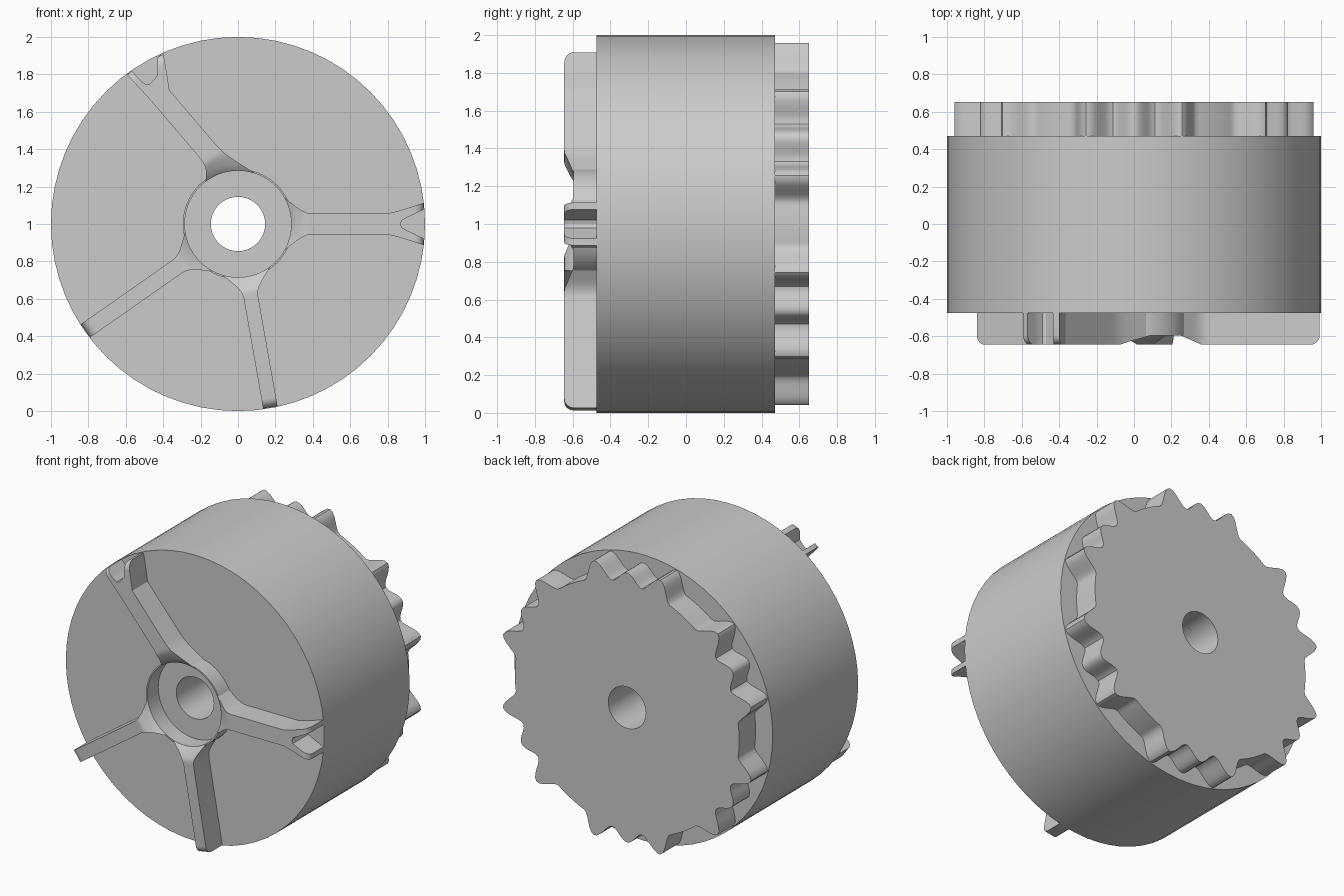
import bpy, bmesh
from math import sin, cos, pi, radians, sqrt

if "Cube" in bpy.data.objects:
    bpy.data.objects.remove(bpy.data.objects["Cube"])

ZC = 1.0             # height of the wheel axis
FRONT, BACK = -0.475, 0.47
BORE, HUB = 0.145, 0.285
TALL = 0.17          # rib height above the front face


def finish(name, bm):
    bmesh.ops.recalc_face_normals(bm, faces=bm.faces)
    mesh = bpy.data.meshes.new(name)
    bm.to_mesh(mesh)
    bm.free()
    ob = bpy.data.objects.new(name, mesh)
    bpy.context.collection.objects.link(ob)
    bpy.ops.object.select_all(action='DESELECT')
    ob.select_set(True)
    bpy.context.view_layer.objects.active = ob
    bpy.ops.object.shade_smooth_by_angle(angle=radians(30))
    return ob


def annulus(name, outer, inner, y0, y1, n):
    """Ring along y; outer is a function of the angle."""
    bm = bmesh.new()
    loops = []
    for rad, y in ((outer, y0), (outer, y1), (lambda a: inner, y1), (lambda a: inner, y0)):
        loops.append([bm.verts.new((rad(a) * cos(a), y, ZC + rad(a) * sin(a)))
                      for a in (2 * pi * i / n for i in range(n))])
    for k in range(4):
        p, q = loops[k], loops[(k + 1) % 4]
        for i in range(n):
            j = (i + 1) % n
            bm.faces.new((p[i], p[j], q[j], q[i]))
    return finish(name, bm)


def slab(bm, rows, angle, offset):
    """Closed solid on the front face from a grid of (along, across, height)."""
    c, s = cos(angle), sin(angle)

    def put(p, h):
        u, v = p[0], p[1] + offset
        return bm.verts.new((u * c - v * s, FRONT - h, ZC + u * s + v * c))
    top = [[put(p, p[2]) for p in r] for r in rows]
    bot = [[put(p, -0.01) for p in r] for r in rows]
    nr, nc = len(rows), len(rows[0])
    for i in range(nr - 1):
        for j in range(nc - 1):
            for g in (top, bot):
                bm.faces.new((g[i][j], g[i + 1][j], g[i + 1][j + 1], g[i][j + 1]))
        for j in (0, nc - 1):
            bm.faces.new((top[i][j], top[i + 1][j], bot[i + 1][j], bot[i][j]))
    for i in (0, nr - 1):
        for j in range(nc - 1):
            bm.faces.new((top[i][j], top[i][j + 1], bot[i][j + 1], bot[i][j]))


def rounded_end(p, q, r=0.05, steps=6):
    """Rows from p to q whose top edge rolls down at q."""
    seg = q[0][0] - p[0][0]
    rows = []
    for k in range(steps + 1):
        a = pi / 2 * k / steps
        f = 1 - r / seg * (1 - sin(a))
        h = TALL - r * (1 - cos(a))
        rows.append([(u[0] + (v[0] - u[0]) * f, u[1] + (v[1] - u[1]) * f, h)
                     for u, v in zip(p, q)])
    return rows


def rib(name, deg, hw, root, offset=0.0, prongs=()):
    bm = bmesh.new()
    ang = radians(deg)
    cols = [j / 4 - 1 for j in range(9)]
    # flared root that hugs the hub circle and dips to the collar height
    rows = []
    for k in range(9):
        t = k / 8
        w = hw + (root - hw) * (1 - t) ** 2.2
        h = 0.12 + 0.05 * min(1, 1.5 * t) ** 0.8
        row = []
        for c in cols:
            v = c * w
            ring = sqrt(max(HUB ** 2 - (v + offset) ** 2, 0))
            row.append((ring + (0.40 - ring) * t, v, h))
        rows.append(row)
    end = 0.80 if prongs else 0.995
    last = [(end, c * hw, TALL) for c in cols]
    rows += [last] if prongs else rounded_end(rows[-1], last)
    slab(bm, rows, ang, offset)
    # forked tip: each prong is a strip of outer / inner edge points
    for pr in prongs:
        prows = [[(a, b, TALL), (c, d, TALL)] for a, b, c, d in pr]
        slab(bm, prows[:-1] + rounded_end(prows[-2], prows[-1]), ang, offset)
    finish(name, bm)


def tooth_radius(a):
    """Six groups of three lobes on a 15 degree pitch; every fourth is left out."""
    k = round(a / radians(15)) % 4
    amp = (0, 0.125, 0.075, 0.125)[k]
    return 0.868 + amp * (0.5 + 0.5 * cos(24 * a))


# drum and back toothed disc, both with the axle bore
annulus("drum", lambda a: 1.0, BORE, FRONT, BACK, 64)
annulus("toothed_disc", tooth_radius, BORE, BACK, 0.652, 288)

# thin collar joining the rib roots
annulus("hub_collar", lambda a: HUB + 0.01, HUB, FRONT - 0.12, FRONT + 0.01, 64)

# plain ribs
rib("lower_left_rib", 215, 0.043, 0.13)
rib("lower_rib", -80, 0.039, 0.13)

# right rib with a symmetrical fork
half = [(0.80, 0.056, 0.80, 0), (0.87, 0.073, 0.87, 0), (0.882, 0.077, 0.876, 0.02),
        (0.91, 0.086, 0.905, 0.035), (0.993, 0.113, 0.993, 0.077)]
rib("right_rib", 0, 0.056, 0.14,
    prongs=[half, [(a, -b, c, -d) for a, b, c, d in half]])

# upper left rib, off the axis, with a one-sided fork
outer = [(0.80, 0.056, 0.80, 0), (0.875, 0.058, 0.875, 0), (0.89, 0.059, 0.885, 0.018),
         (0.92, 0.06, 0.915, 0.027), (0.992, 0.062, 0.992, 0.031)]
swept = [(0.78, -0.054, 0.80, 0), (0.84, -0.092, 0.875, 0), (0.85, -0.098, 0.878, -0.03),
         (0.86, -0.104, 0.885, -0.06), (0.95, -0.157, 0.96, -0.122)]
rib("upper_left_rib", 130.5, 0.056, 0.115, offset=-0.13, prongs=[outer, swept])
